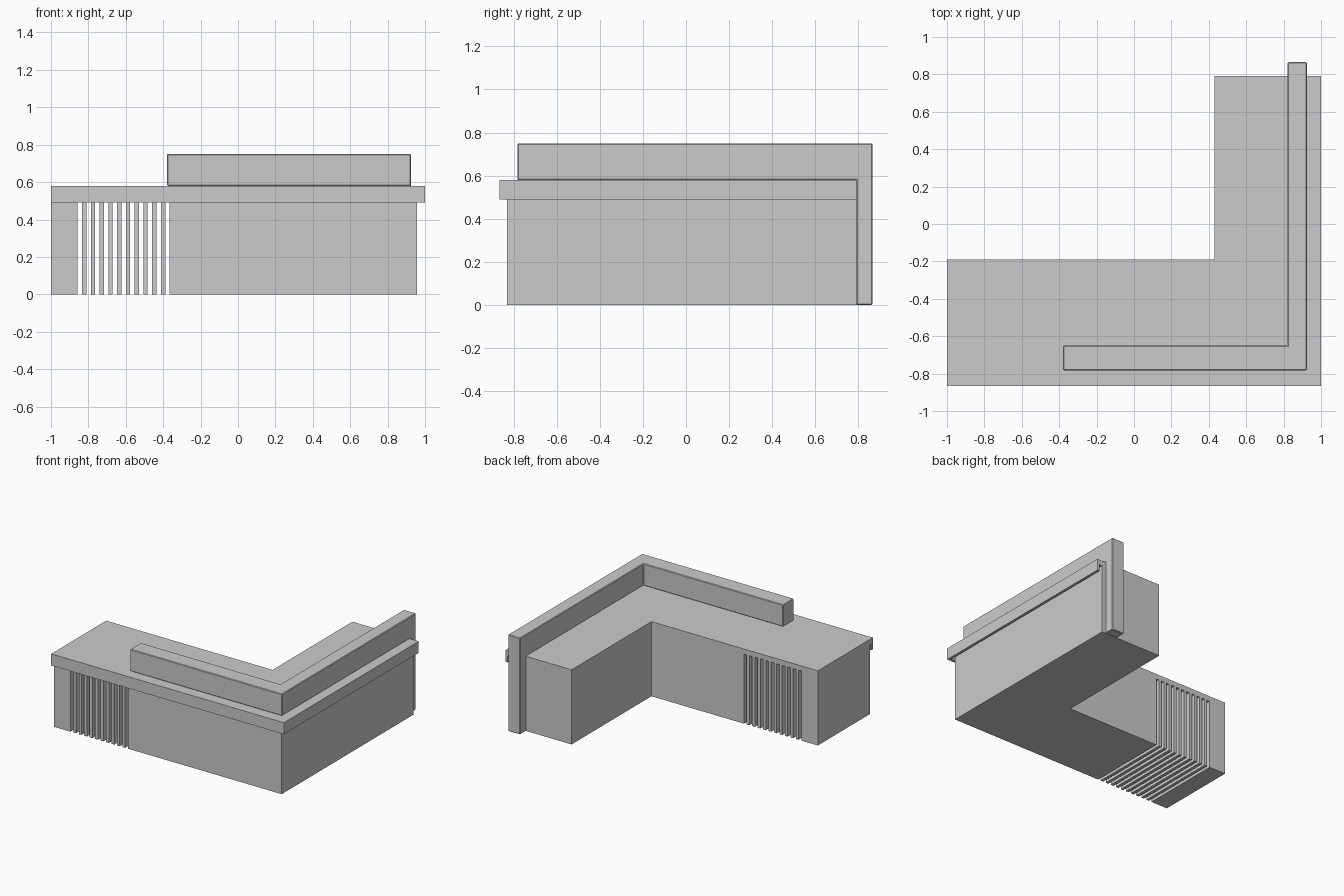
import bpy, bmesh

if "Cube" in bpy.data.objects:
    bpy.data.objects.remove(bpy.data.objects["Cube"])


def finish(name, bm, bevel=0.0):
    bmesh.ops.dissolve_limit(bm, angle_limit=0.01, verts=bm.verts, edges=bm.edges)
    bmesh.ops.recalc_face_normals(bm, faces=bm.faces)
    mesh = bpy.data.meshes.new(name)
    bm.to_mesh(mesh)
    bm.free()
    obj = bpy.data.objects.new(name, mesh)
    bpy.context.collection.objects.link(obj)
    if bevel:
        mod = obj.modifiers.new("edge_bevel", 'BEVEL')
        mod.width = bevel
        mod.segments = 1
    return obj


def raise_faces(bm, faces, dz):
    """Turn flat faces into a closed prism; return the new faces."""
    res = bmesh.ops.extrude_face_region(bm, geom=faces, use_keep_orig=True)["geom"]
    bmesh.ops.translate(bm, vec=(0, 0, dz),
                        verts=[g for g in res if isinstance(g, bmesh.types.BMVert)])


def prism(name, outline, z0, z1):
    bm = bmesh.new()
    face = bm.faces.new([bm.verts.new((x, y, z0)) for x, y in outline])
    raise_faces(bm, [face], z1 - z0)
    return finish(name, bm)


def rect(x0, x1, y0, y1):
    return [(x0, y0), (x1, y0), (x1, y1), (x0, y1)]


FRONT, INNER, BACK = -0.83, -0.19, 0.79
SLAB, TOP = 0.54, 0.58

# Main L-shaped cabinet and the solid block at the left end
prism("cabinet", [(-0.365, FRONT), (0.957, FRONT), (0.957, BACK),
                  (0.43, BACK), (0.43, INNER), (-0.365, INNER)], 0, SLAB)
prism("left_end_block", rect(-1, -0.858, FRONT, INNER), 0, SLAB)

# Ten upright slats with open slots between them
for i in range(10):
    x = -0.834 + i * 0.0469
    prism(f"slat_{i + 1}", rect(x, x + 0.023, FRONT, INNER), 0, SLAB)

# Countertop and the lip hanging from its outer edge
prism("countertop", [(-1, -0.865), (1, -0.865), (1, BACK),
                     (0.43, BACK), (0.43, INNER), (-1, INNER)], SLAB, TOP)
prism("countertop_lip", [(-1, -0.865), (1, -0.865), (1, BACK),
                         (0.98, BACK), (0.98, -0.845), (-1, -0.845)], 0.49, SLAB)

# Raised ledge, with its back end running down to the floor as a panel
bm = bmesh.new()
pts = [(-0.38, -0.782), (0.925, -0.782), (0.925, BACK), (0.82, BACK),
       (0.82, -0.65), (-0.38, -0.65), (0.925, 0.865), (0.82, 0.865)]
v = [bm.verts.new((x, y, TOP)) for x, y in pts]
ledge = bm.faces.new(v[:6])
end = bm.faces.new([v[3], v[2], v[6], v[7]])
raise_faces(bm, [ledge, end], 0.75 - TOP)
leg = bmesh.ops.extrude_discrete_faces(bm, faces=[end])["faces"][0]
bmesh.ops.translate(bm, vec=(0, 0, -TOP), verts=leg.verts)
bmesh.ops.remove_doubles(bm, verts=bm.verts, dist=0.0001)
finish("raised_ledge", bm, bevel=0.005)
